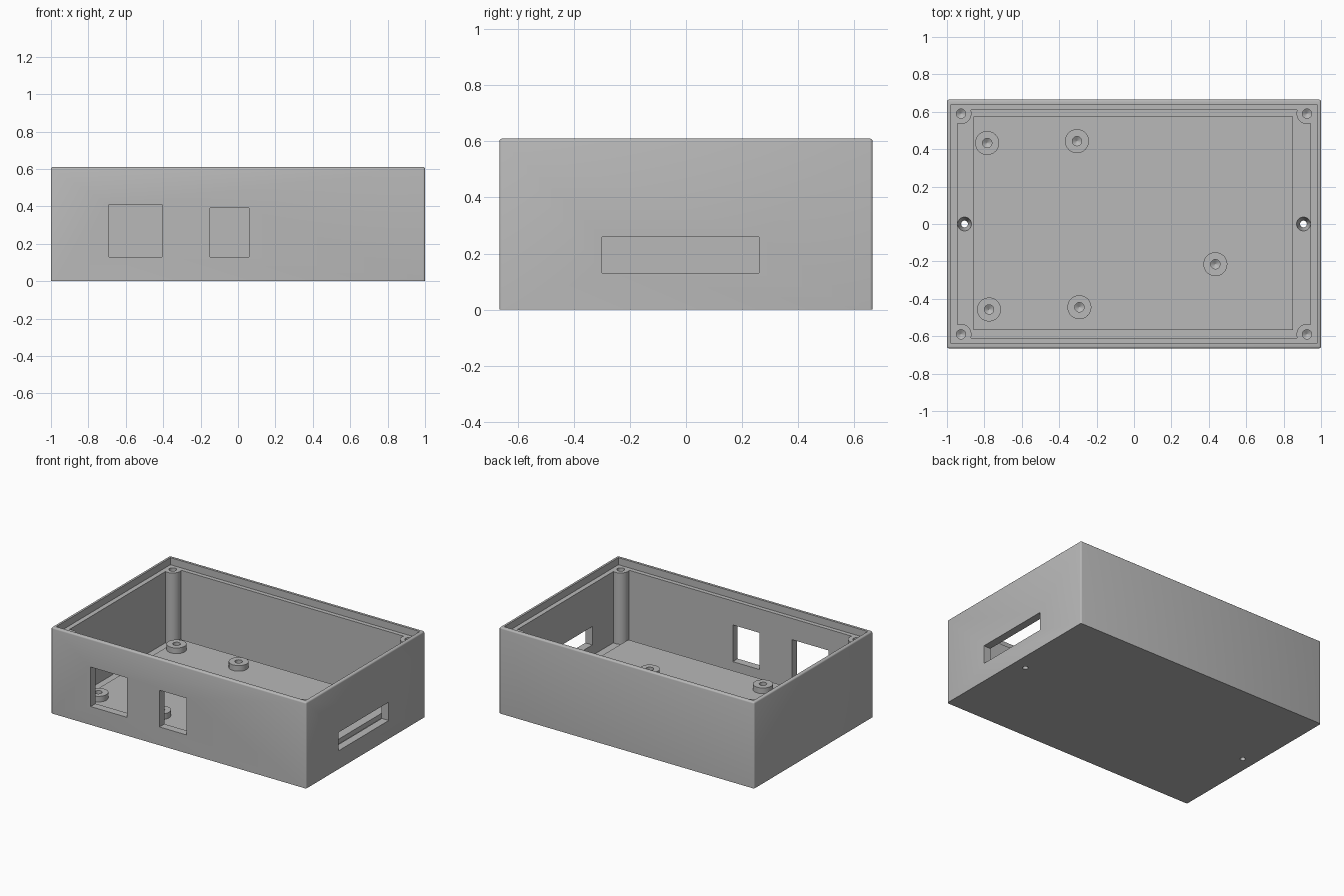
import bpy, bmesh, math
from mathutils import Matrix, Vector

if "Cube" in bpy.data.objects:
    bpy.data.objects.remove(bpy.data.objects["Cube"], do_unlink=True)

HX, HY, TOP = 1.0, 0.665, 0.61      # half length, half width, height
WALL, FLOOR, LEDGE, DECK = 0.055, 0.055, 0.56, 0.09

grey = bpy.data.materials.new("plain grey plastic")
grey.use_nodes = True
colour = (0.48, 0.48, 0.48, 1)
grey.diffuse_color = colour
grey.node_tree.nodes["Principled BSDF"].inputs["Base Color"].default_value = colour


def make(name, bm):
    bmesh.ops.recalc_face_normals(bm, faces=bm.faces)
    mesh = bpy.data.meshes.new(name)
    bm.to_mesh(mesh)
    bm.free()
    mesh.materials.append(grey)
    obj = bpy.data.objects.new(name, mesh)
    bpy.context.collection.objects.link(obj)
    return obj


def box_mesh(lo, hi):
    bm = bmesh.new()
    lo, hi = Vector(lo), Vector(hi)
    bmesh.ops.create_cube(bm, size=1, matrix=Matrix.Translation((lo + hi) / 2) @ Matrix.Diagonal((*(hi - lo), 1)))
    return bm


def box(name, lo, hi):
    return make(name, box_mesh(lo, hi))


def turned(name, x, y, profile, sides=40):
    """Stack of (radius, z) rings, capped at both ends."""
    bm = bmesh.new()
    rings = []
    for r, z in profile:
        rings.append([bm.verts.new((x + r * math.cos(a), y + r * math.sin(a), z))
                      for a in (math.tau * i / sides for i in range(sides))])
    for low, high in zip(rings, rings[1:]):
        for i in range(sides):
            j = (i + 1) % sides
            bm.faces.new((low[i], low[j], high[j], high[i]))
    bm.faces.new(rings[0])
    bm.faces.new(rings[-1])
    return make(name, bm)


def drill(x, y, r, bottom, top):
    return turned("drill", x, y, [(0.002, bottom - r * 0.6), (r, bottom), (r, top)], 24)


def combine(target, tool, operation="DIFFERENCE", keep=False):
    tool.hide_render = True
    mod = target.modifiers.new(operation, "BOOLEAN")
    mod.operation, mod.solver, mod.object = operation, "EXACT", tool
    bpy.context.view_layer.objects.active = target
    bpy.ops.object.modifier_apply(modifier=mod.name)
    if not keep:
        bpy.data.objects.remove(tool, do_unlink=True)


# Outer case with softened upright corners and top rim
bm = box_mesh((-HX, -HY, 0), (HX, HY, TOP))
edges = [e for e in bm.edges if max(v.co.z for v in e.verts) > TOP - 0.01]
bmesh.ops.bevel(bm, geom=edges, offset=0.01, segments=3, profile=0.5, affect="EDGES")
case = make("case_shell", bm)

# Hollow interior and lid recess
IX, IY = HX - WALL, HY - WALL
combine(case, box("cavity", (-IX, -IY, FLOOR), (IX, IY, 1)))
combine(case, box("lid_recess", (-0.978, -0.64, LEDGE), (0.978, 0.64, 1)))

# Corner screw posts
corners = [(sx * 0.925, sy * 0.59) for sx in (-1, 1) for sy in (-1, 1)]
for x, y in corners:
    combine(case, turned("post", x, y, [(0.056, FLOOR - 0.02), (0.056, LEDGE)]), "UNION")
for x, y in corners:
    combine(case, drill(x, y, 0.025, 0.36, 0.7))

# Front openings and side slot
for x0, x1, z1 in ((-0.69, -0.405, 0.41), (-0.15, 0.06, 0.39)):
    combine(case, box("window", (x0, -0.8, 0.13), (x1, -0.58, z1)))
combine(case, box("slot", (0.9, -0.3, 0.13), (1.2, 0.26, 0.26)))

# Countersunk mounting holes in the floor
for side in (-1, 1):
    combine(case, turned("countersink", side * 0.906, 0,
                         [(0.018, -0.1), (0.018, 0.015), (0.037, 0.05), (0.037, 0.07)]))

# Raised deck with drilled round standoffs
deck = box("raised_floor", (-0.857, -0.568, 0.045), (0.85, 0.574, DECK))
parts = [case, deck]
spots = ((-0.785, 0.433), (-0.305, 0.443), (0.435, -0.215), (-0.775, -0.457), (-0.292, -0.445))
for number, (x, y) in enumerate(spots, 1):
    standoff = turned(f"standoff_{number}", x, y, [(0.064, DECK - 0.01), (0.064, 0.13)])
    tool = drill(x, y, 0.025, 0.075, 0.2)
    combine(standoff, tool, keep=True)
    combine(deck, tool)
    parts.append(standoff)

# Smooth round surfaces, keep hard edges
bpy.ops.object.select_all(action="DESELECT")
for part in parts:
    part.select_set(True)
bpy.context.view_layer.objects.active = case
bpy.ops.object.shade_smooth_by_angle(angle=math.radians(32))
